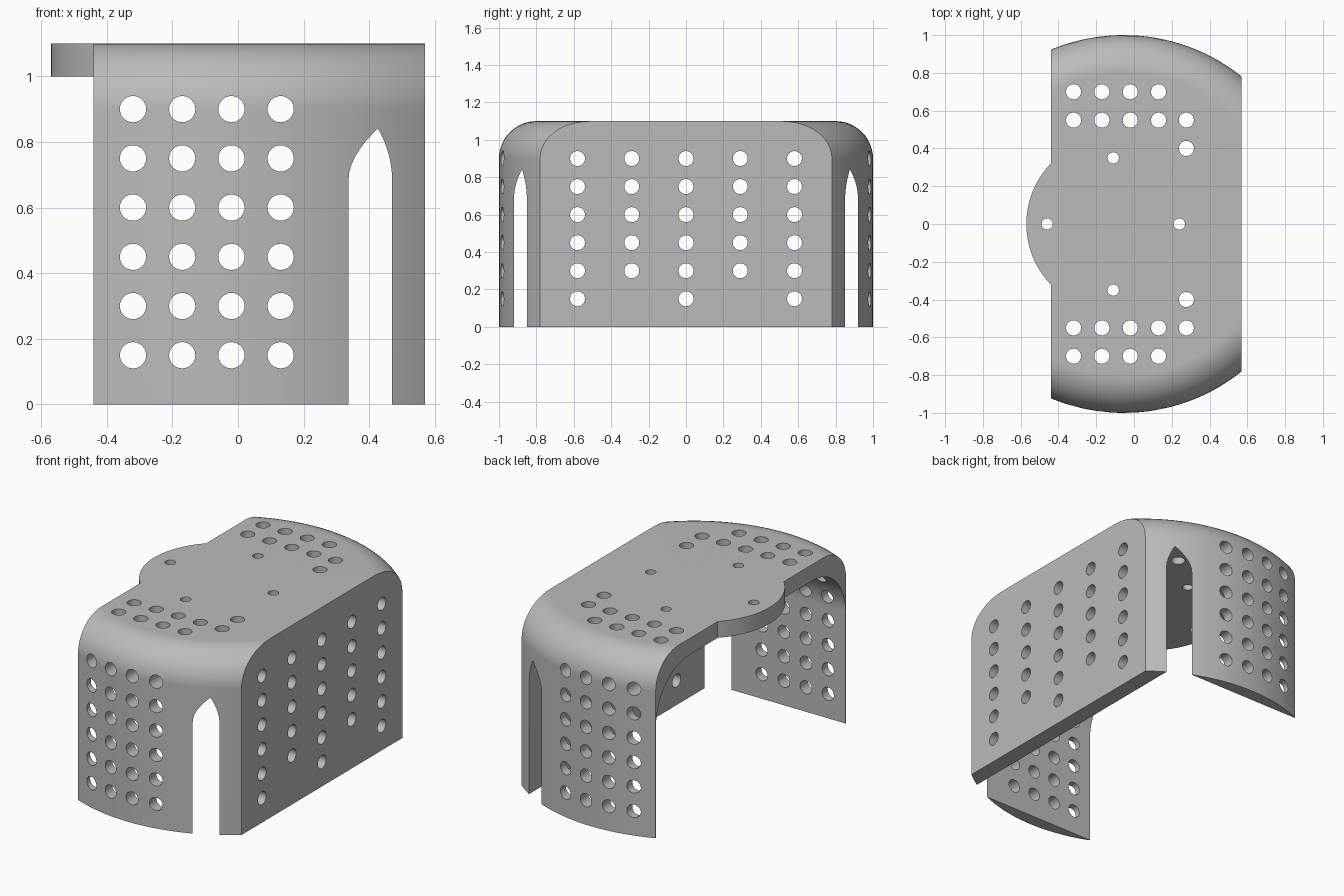
import bpy
import bmesh
from math import sin, cos, pi, asin
from mathutils import Matrix, Vector

if "Cube" in bpy.data.objects:
    bpy.data.objects.remove(bpy.data.objects["Cube"], do_unlink=True)

HEIGHT, SKIN = 1.1, 0.1
BACK, FRONT = -0.44, 0.57       # ends of the cover along x
AXIS = -0.055                   # centre of the round side walls
INNER_Y, INNER_R = 0.92, 0.32   # flat inside of the walls and its fillet


def arc(cx, cy, r, start, end, steps):
    return [(cx + r * cos(start + (end - start) * i / steps),
             cy + r * sin(start + (end - start) * i / steps)) for i in range(steps + 1)]


def to_object(bm, name):
    bmesh.ops.recalc_face_normals(bm, faces=bm.faces)
    mesh = bpy.data.meshes.new(name)
    bm.to_mesh(mesh)
    bm.free()
    ob = bpy.data.objects.new(name, mesh)
    bpy.context.collection.objects.link(ob)
    return ob


def prism(name, outline, place, direction):
    """Extrude a 2D outline; place maps each 2D point into space."""
    bm = bmesh.new()
    face = bm.faces.new([bm.verts.new(place(a, b)) for a, b in outline])
    ext = bmesh.ops.extrude_face_region(bm, geom=[face])
    moved = [v for v in ext["geom"] if isinstance(v, bmesh.types.BMVert)]
    bmesh.ops.translate(bm, verts=moved, vec=direction)
    return to_object(bm, name)


def combine(ob, other, operation):
    mod = ob.modifiers.new(operation, "BOOLEAN")
    mod.operation, mod.object, mod.solver = operation, other, "EXACT"
    bpy.context.view_layer.objects.active = ob
    bpy.ops.object.modifier_apply(modifier=mod.name)
    bpy.data.objects.remove(other, do_unlink=True)


# Round body with a filleted top rim
bm = bmesh.new()
rim = [(0, 0), (1, 0)] + arc(0.8, HEIGHT - 0.2, 0.2, 0, pi / 2, 12) + [(0, HEIGHT)]
verts = [bm.verts.new((r, 0, z)) for r, z in rim]
edges = [bm.edges.new(pair) for pair in zip(verts, verts[1:])]
bmesh.ops.spin(bm, geom=verts + edges, cent=(0, 0, 0), axis=(0, 0, 1),
               angle=2 * pi, steps=144)
bmesh.ops.remove_doubles(bm, verts=bm.verts, dist=0.0001)
bmesh.ops.translate(bm, verts=bm.verts, vec=(AXIS, 0, 0))
cover = to_object(bm, "perforated_cover")

# Trim to the plan outline, including the round lip at the open end
lip_x, lip_r = -0.11, 0.46
half = pi / 2 - asin((lip_x - BACK) / lip_r)
plan = [(FRONT, -1.2), (FRONT, 1.2), (BACK, 1.2)]
plan += arc(lip_x, 0, lip_r, pi - half, pi + half, 32) + [(BACK, -1.2)]
combine(cover, prism("plan_trim", plan, lambda x, y: (x, y, -0.5), Vector((0, 0, 2))),
        "INTERSECT")

# Hollow inside; it breaks through the round walls as the two corner slots
top = HEIGHT - SKIN
wall = arc(INNER_Y - INNER_R, top - INNER_R, INNER_R, 0, pi / 2, 20)
section = [(INNER_Y, -0.3)] + wall + [(-y, z) for y, z in reversed(wall)] + [(-INNER_Y, -0.3)]
hollow = prism("hollow", section, lambda y, z: (-1.5, y, z), Vector((3, 0, 0)))
inner_x = FRONT - SKIN
side = [(-1, -0.5), (inner_x, -0.5)]
side += arc(inner_x - INNER_R, top - INNER_R, INNER_R, 0, pi / 2, 20) + [(-1, top + 0.2)]
# Keep the ceiling set by the cross-section alone away from the end plate
side[-2:] = [side[-2], (-1, top)]
combine(hollow, prism("end_trim", side, lambda x, z: (x, -1.3, z), Vector((0, 2.6, 0))),
        "INTERSECT")
combine(cover, hollow, "DIFFERENCE")

# Holes through the side walls, end plate and top
bm = bmesh.new()


def drill(start, end, radius):
    start, end = Vector(start), Vector(end)
    turn = (end - start).to_track_quat("Z", "Y").to_matrix().to_4x4()
    bmesh.ops.create_cone(bm, cap_ends=True, segments=32, radius1=radius, radius2=radius,
                          depth=(end - start).length,
                          matrix=Matrix.Translation((start + end) / 2) @ turn)


def drill_down(x, y, radius):
    drill((x, y, 0.945), (x, y, 1.3), radius)


pitch, hole_r = 0.15, 0.04
rows = [pitch * (i + 1) for i in range(6)]
columns = [-0.32 + pitch * i for i in range(4)]
for z in rows:
    for x in columns:
        drill((x, -1.2, z), (x, 1.2, z), hole_r)
    for i in range(-2, 3):
        if z > 0.2 or i % 2 == 0:
            drill((0.25, i * 0.29, z), (0.8, i * 0.29, z), hole_r)
for s in (-1, 1):
    for x in columns:
        drill_down(x, s * 0.7, hole_r)
        drill_down(x, s * 0.55, hole_r)
    drill_down(0.277, s * 0.55, hole_r)
    drill_down(0.277, s * 0.4, hole_r)
for i in range(4):
    drill_down(lip_x + 0.35 * cos(i * pi / 2), 0.35 * sin(i * pi / 2), 0.03)
combine(cover, to_object(bm, "hole_cutter"), "DIFFERENCE")

# Grey finish with crisp edges
grey = bpy.data.materials.new("plain_grey")
grey.use_nodes = True
colour = (0.5, 0.5, 0.5, 1)
grey.diffuse_color = colour
grey.node_tree.nodes["Principled BSDF"].inputs["Base Color"].default_value = colour
cover.data.materials.clear()
cover.data.materials.append(grey)
for face in cover.data.polygons:
    face.material_index = 0
bpy.ops.object.select_all(action="DESELECT")
cover.select_set(True)
bpy.context.view_layer.objects.active = cover
bpy.ops.object.shade_smooth_by_angle(angle=pi / 6)
cover.modifiers.new("even_shading", "WEIGHTED_NORMAL").keep_sharp = True
